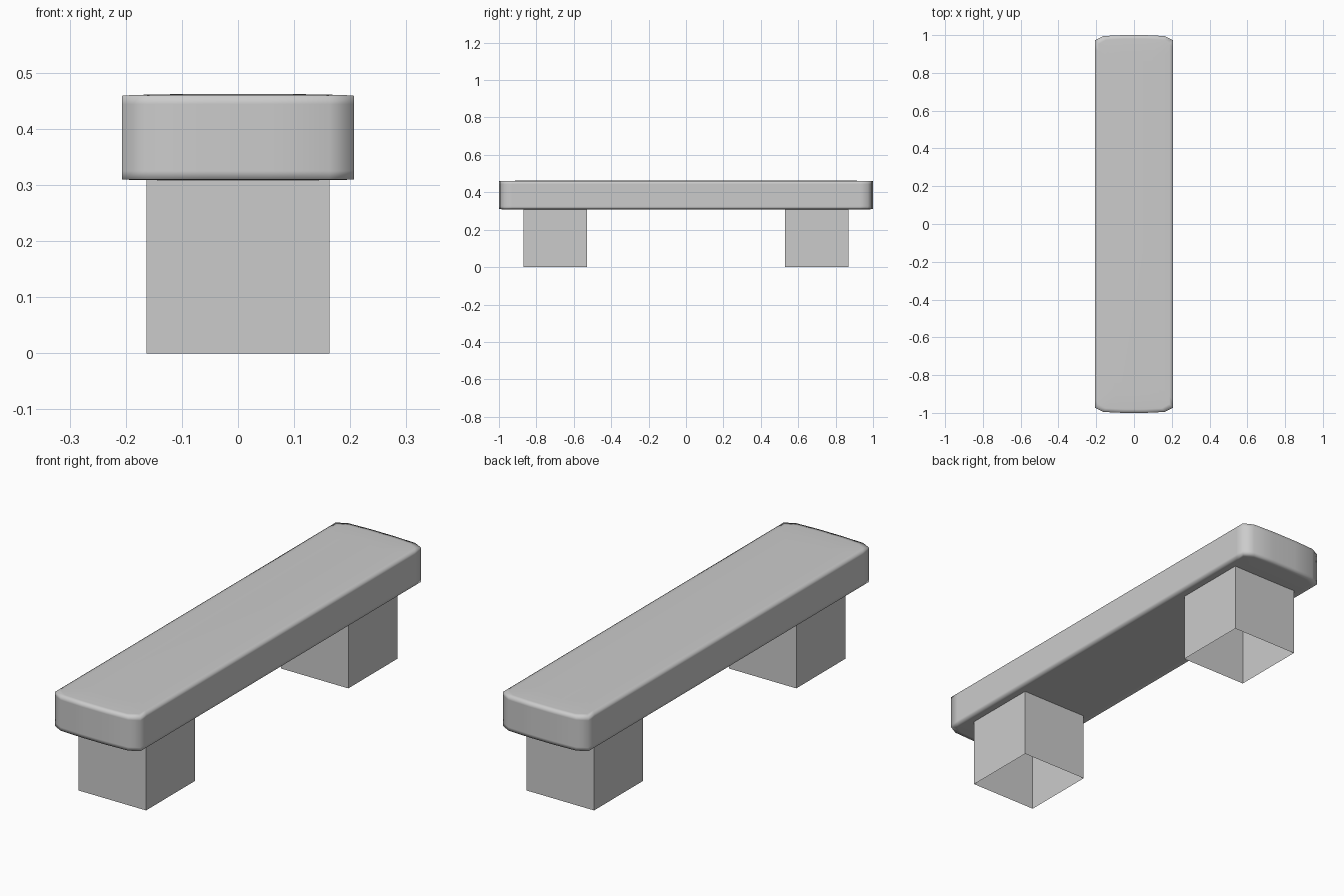
import bpy, bmesh

if "Cube" in bpy.data.objects:
    bpy.data.objects.remove(bpy.data.objects["Cube"])


def make_object(name, bm):
    bmesh.ops.recalc_face_normals(bm, faces=bm.faces)
    mesh = bpy.data.meshes.new(name)
    bm.to_mesh(mesh)
    bm.free()
    obj = bpy.data.objects.new(name, mesh)
    bpy.context.collection.objects.link(obj)
    return obj


# Seat: slab with clipped corners, slightly domed top and bottom, soft shading
quarter = [(0.207, 0.93), (0.207, 0.972), (0.163, 0.995), (0.06, 1.0)]
half = quarter + [(-x, y) for x, y in reversed(quarter)]
outline = half + [(-x, -y) for x, y in half]

# (height, inset from the outline)
levels = [(0.308, 0.10), (0.309, 0.02), (0.310, 0.0), (0.325, 0.0),
          (0.444, 0.0), (0.459, 0.0), (0.4605, 0.02), (0.462, 0.10)]
bm = bmesh.new()
rings = []
for z, inset in levels:
    sx, sy = 1 - inset / 0.207, 1 - inset
    rings.append([bm.verts.new((x * sx, y * sy, z)) for x, y in outline])
n = len(outline)
for low, high in zip(rings, rings[1:]):
    for i in range(n):
        j = (i + 1) % n
        bm.faces.new((low[i], low[j], high[j], high[i]))
bm.faces.new(list(reversed(rings[0])))
bm.faces.new(rings[-1])
for f in bm.faces:
    f.smooth = True
make_object("seat", bm)


# Legs: hollow square blocks, open at the bottom and under the seat
def make_leg(name, y_mid):
    bm = bmesh.new()
    bmesh.ops.create_cube(bm, size=1)
    for v in bm.verts:
        v.co.x *= 0.327
        v.co.y = v.co.y * 0.34 + y_mid
        v.co.z = (v.co.z + 0.5) * 0.31
    bm.normal_update()
    caps = [f for f in bm.faces if abs(f.normal.z) > 0.9]
    bmesh.ops.delete(bm, geom=caps, context='FACES_ONLY')
    make_object(name, bm)


for name, y in (("front_leg", -0.70), ("back_leg", 0.70)):
    make_leg(name, y)
